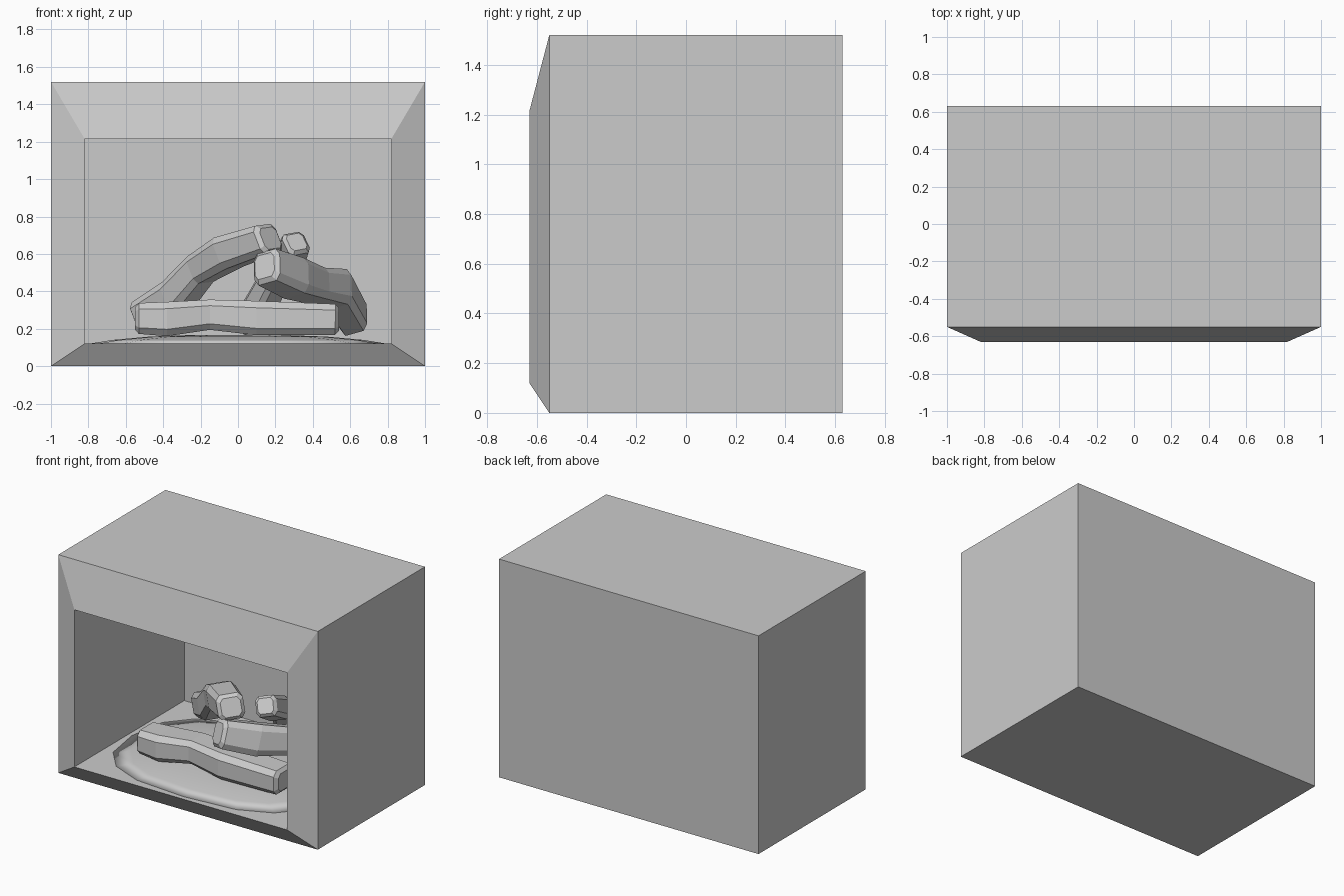
import bpy, bmesh, math
from mathutils import Vector

if "Cube" in bpy.data.objects:
    bpy.data.objects.remove(bpy.data.objects["Cube"])


def finish(bm, name):
    bmesh.ops.recalc_face_normals(bm, faces=bm.faces)
    me = bpy.data.meshes.new(name)
    bm.to_mesh(me)
    bm.free()
    ob = bpy.data.objects.new(name, me)
    bpy.context.collection.objects.link(ob)
    return ob


def loft(rings, name):
    """Skin a list of equal point rings and cap both ends."""
    bm = bmesh.new()
    vr = [[bm.verts.new(p) for p in r] for r in rings]
    n = len(vr[0])
    for a, b in zip(vr, vr[1:]):
        for i in range(n):
            bm.faces.new((a[i], a[(i + 1) % n], b[(i + 1) % n], b[i]))
    bm.faces.new(vr[0])
    bm.faces.new(vr[-1])
    return finish(bm, name)


def rect(hx, z0, z1, y):
    return [(-hx, y, z0), (hx, y, z0), (hx, y, z1), (-hx, y, z1)]


# firebox: outer shell, sloped front frame, inner cavity
loft([rect(1, 0, 1.52, 0.63), rect(1, 0, 1.52, -0.55),
      rect(0.82, 0.12, 1.215, -0.63), rect(0.82, 0.12, 1.215, 0.58)], "firebox")

# ash bed: shallow rounded mound on the cavity floor
N = 16
rings = []
for s, z in ((1, 0.121), (0.85, 0.14), (0.6, 0.158), (0.3, 0.167)):
    ring = []
    for i in range(N):
        a = 2 * math.pi * i / N
        c, d = math.cos(a), math.sin(a)
        x = math.copysign(abs(c) ** 0.75, c)
        y = math.copysign(abs(d) ** 0.75, d)
        ring.append((0.79 * s * x, -0.04 + 0.56 * s * y, z))
    rings.append(ring)
ash = loft(rings, "ash_bed")
for p in ash.data.polygons:
    p.use_smooth = True


# logs: chamfered square section swept along a crooked path
def log(name, path, w, h, roll=0.0):
    pts = [Vector(p) for p in path]
    start, end = (pts[1] - pts[0]).normalized(), (pts[-1] - pts[-2]).normalized()
    stations = [(pts[0] - start * 0.02, 0.72)]
    stations += list(zip(pts, (0.97, 1.08, 0.95, 1.08, 0.97)))
    stations += [(pts[-1] + end * 0.02, 0.72)]
    axis = (pts[-1] - pts[0]).normalized()
    side = axis.cross(Vector((0, 0, 1))).normalized()
    up = side.cross(axis)
    u = side * math.cos(roll) + up * math.sin(roll)
    v = up * math.cos(roll) - side * math.sin(roll)
    sec = [(1, .6), (.7, 1), (-.7, 1), (-1, .6), (-1, -.6), (-.7, -1), (.7, -1), (1, -.6)]
    loft([[p + u * (a * w * k / 2) + v * (b * h * k / 2) for a, b in sec]
          for p, k in stations], name)


log("front_log", [(-.53, -.25, .255), (-.38, -.25, .252), (-.15, -.23, .275),
                  (.1, -.25, .257), (.52, -.25, .25)], 0.21, 0.17)
log("left_log", [(.16, -.31, .68), (-.05, -.1, .61), (-.2, .06, .52),
                 (-.33, .2, .37), (-.5, .36, .27)], 0.18, 0.17, 0.1)
log("right_log", [(.155, -.41, .53), (.3, -.25, .47), (.42, -.08, .43),
                  (.53, .1, .41), (.62, .26, .26)], 0.17, 0.19, 0.25)
log("back_log", [(.31, -.13, .655), (.27, .05, .56), (.2, .2, .48),
                 (.12, .35, .32), (.05, .47, .23)], 0.14, 0.14, 0.2)
